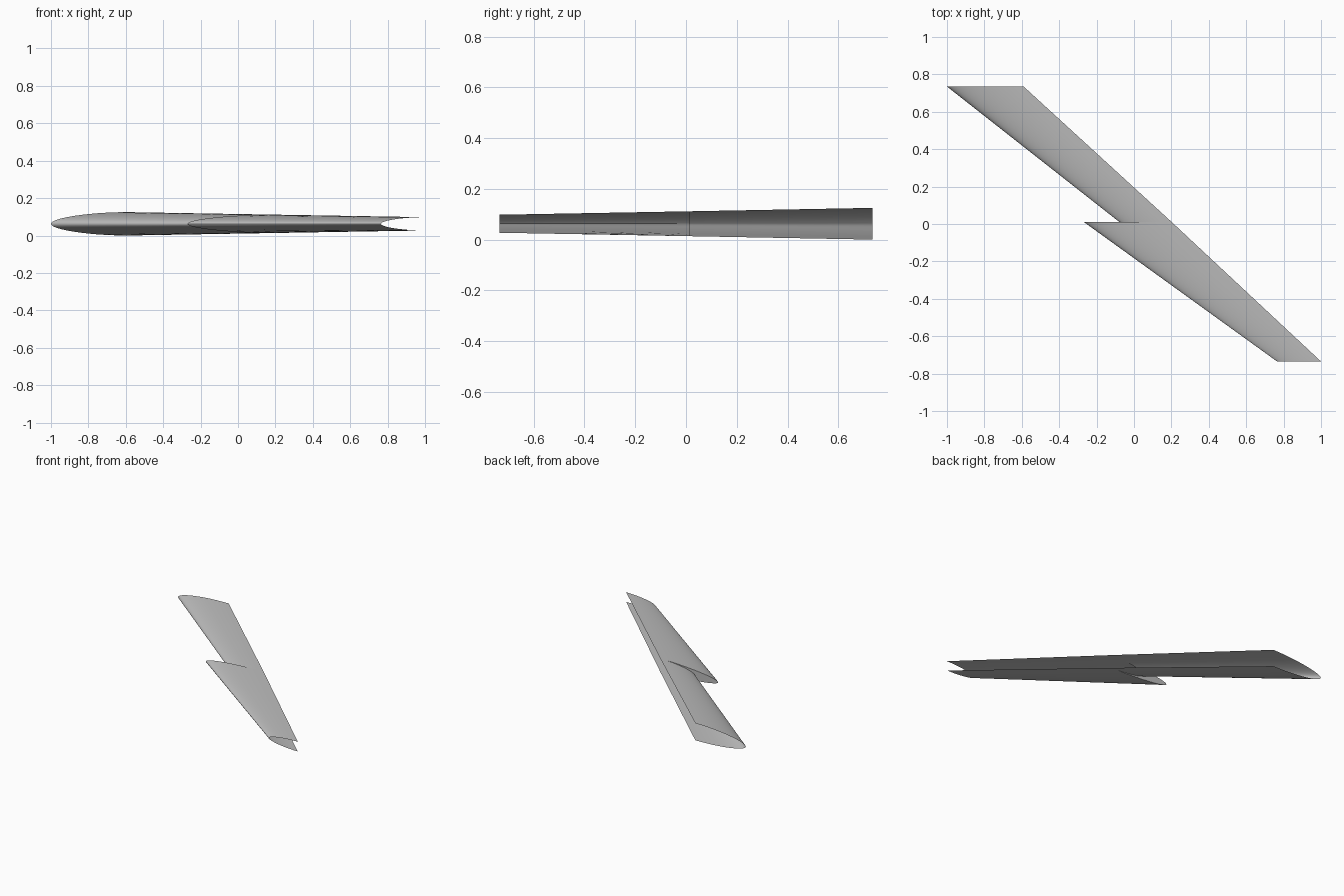
import bpy, bmesh, math

cube = bpy.data.objects.get("Cube")
if cube:
    bpy.data.objects.remove(cube, do_unlink=True)

grey = bpy.data.materials.new("light_grey")
grey.use_nodes = True
colour = (0.5, 0.5, 0.5, 1)
grey.diffuse_color = colour
grey.node_tree.nodes["Principled BSDF"].inputs["Base Color"].default_value = colour

STEPS = 14
MID = 0.0625


def section(lead, trail, y, half):
    """Open nose profile: lower rear edge, round the sharp nose, to the upper rear edge."""
    points = []
    for i in range(-STEPS, STEPS + 1):
        u = (i / STEPS) ** 2
        rise = half * math.sqrt(math.sin(math.pi / 2 * u))
        points.append((lead + u * (trail - lead), y, MID + math.copysign(rise, i)))
    return points


def loft(name, *sections):
    """Skin neighbouring sections, leaving the ends and the rear open."""
    bm = bmesh.new()
    rows = [[bm.verts.new(p) for p in s] for s in sections]
    for a, b in zip(rows, rows[1:]):
        for i in range(len(a) - 1):
            bm.faces.new((a[i], a[i + 1], b[i + 1], b[i]))
    bmesh.ops.remove_doubles(bm, verts=bm.verts, dist=0.0001)
    mesh = bpy.data.meshes.new(name)
    bm.to_mesh(mesh)
    bm.free()
    mesh.materials.append(grey)
    obj = bpy.data.objects.new(name, mesh)
    bpy.context.collection.objects.link(obj)
    bpy.ops.object.select_all(action='DESELECT')
    obj.select_set(True)
    bpy.context.view_layer.objects.active = obj
    bpy.ops.object.shade_smooth_by_angle(angle=math.radians(30))
    return obj


# Sections from root to tip, with a stepped leading edge at mid span
root = section(-1.0, -0.59, 0.735, 0.0625)
step_inner = section(-0.08, 0.2, 0.012, 0.049)
step_outer = section(-0.27, 0.2, 0.012, 0.049)
tip = section(0.765, 1.0, -0.735, 0.0355)

# Inner panel, notch wall and outer panel
loft("wing_skin", root, step_inner, step_outer, tip)
